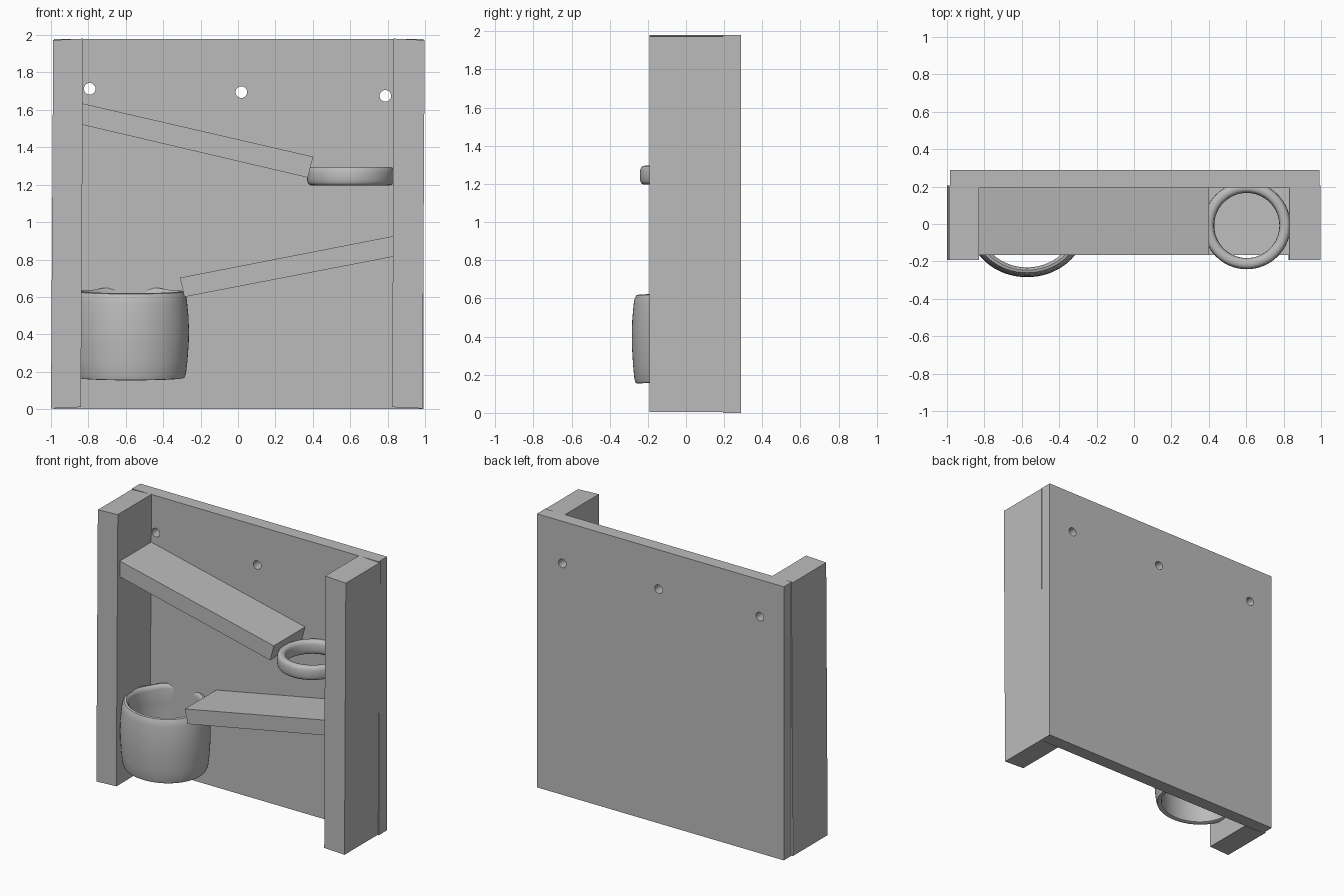
import bpy, bmesh, math

if "Cube" in bpy.data.objects:
    bpy.data.objects.remove(bpy.data.objects["Cube"])

grey = bpy.data.materials.new("plain_grey")
grey.diffuse_color = (0.5, 0.5, 0.5, 1)
grey.use_nodes = True
grey.node_tree.nodes["Principled BSDF"].inputs["Base Color"].default_value = grey.diffuse_color


def finish(name, bm):
    bmesh.ops.recalc_face_normals(bm, faces=bm.faces)
    mesh = bpy.data.meshes.new(name)
    bm.to_mesh(mesh)
    bm.free()
    mesh.materials.append(grey)
    obj = bpy.data.objects.new(name, mesh)
    bpy.context.collection.objects.link(obj)
    return obj


def board(name, outline, y0, y1):
    """Extrude an x-z outline from y0 to y1."""
    bm = bmesh.new()
    face = bm.faces.new([bm.verts.new((x, y0, z)) for x, z in outline])
    ext = bmesh.ops.extrude_face_region(bm, geom=[face])
    moved = [v for v in ext["geom"] if isinstance(v, bmesh.types.BMVert)]
    bmesh.ops.translate(bm, verts=moved, vec=(0, y1 - y0, 0))
    return finish(name, bm)


def lathe(name, profile, center, squash=1.0, wave=None, steps=64):
    """Spin a closed (radius, z) profile around a vertical axis."""
    bm = bmesh.new()
    rings = []
    for i in range(steps):
        a = 2 * math.pi * i / steps
        rings.append([bm.verts.new((center[0] + r * math.cos(a),
                                    center[1] + r * squash * math.sin(a),
                                    z + (wave(a, z) if wave else 0)))
                      for r, z in profile])
    n = len(profile)
    for i in range(steps):
        p, q = rings[i], rings[(i + 1) % steps]
        for j in range(n):
            k = (j + 1) % n
            bm.faces.new((p[j], q[j], q[k], p[k]))
    obj = finish(name, bm)
    bpy.ops.object.select_all(action='DESELECT')
    obj.select_set(True)
    bpy.context.view_layer.objects.active = obj
    bpy.ops.object.shade_smooth_by_angle(angle=math.radians(45))
    return obj


# Back panel with three drilled mounting holes
panel = board("back_panel", [(-0.985, 0), (0.992, 0), (0.992, 1.98), (-0.985, 1.98)], 0.193, 0.288)
for i, (x, z) in enumerate([(-0.793, 1.713), (0.018, 1.695), (0.788, 1.675)]):
    circle = [(x + 0.031 * math.cos(t * math.pi / 12), z + 0.031 * math.sin(t * math.pi / 12))
              for t in range(24)]
    cutter = board("hole_cutter_%d" % (i + 1), circle, 0.1, 0.4)
    cutter.hide_render = True
    cutter.hide_set(True)
    mod = panel.modifiers.new("hole", 'BOOLEAN')
    mod.operation = 'DIFFERENCE'
    mod.solver = 'EXACT'
    mod.object = cutter

# Slightly leaning side posts
board("left_post", [(-1.0, 0.004), (-0.84, 0.011), (-0.828, 1.981), (-0.988, 1.973)], -0.192, 0.205)
board("right_post", [(0.825, 0.011), (0.987, 0.004), (0.998, 1.973), (0.832, 1.981)], -0.192, 0.205)

# Sloping ramps, their far ends let into the posts
board("upper_ramp", [(-0.86, 1.527), (0.373, 1.238), (0.402, 1.35), (-0.86, 1.641)], -0.165, 0.205)
board("lower_ramp", [(-0.287, 0.6), (0.86, 0.821), (0.86, 0.931), (-0.31, 0.703)], -0.165, 0.205)

# Hoop under the upper ramp: rounded oblong section
hoop = []
for t in range(20):
    a = 2 * math.pi * t / 20
    c, s = math.cos(a), math.sin(a)
    hoop.append((0.204 + 0.03 * math.copysign(abs(c) ** 0.7, c),
                 1.246 + 0.05 * math.copysign(abs(s) ** 0.7, s)))
lathe("hoop", hoop, (0.603, -0.008))


# Bulging open tube with an uneven rim
def rim_wave(a, z):
    h = (z - 0.155) / 0.48
    back = max(0, math.sin(a))
    return 0.012 * math.sin(a) + max(0, h) * 0.007 * back * math.cos(6 * a)


cup = [(0.272, 0.166), (0.286, 0.168), (0.294, 0.19), (0.302, 0.26), (0.309, 0.36),
       (0.31, 0.42), (0.307, 0.5), (0.299, 0.58), (0.293, 0.61), (0.283, 0.628),
       (0.267, 0.632), (0.255, 0.622), (0.25, 0.6), (0.256, 0.5), (0.26, 0.4),
       (0.258, 0.3), (0.25, 0.2), (0.256, 0.174)]
lathe("cup", cup, (-0.572, -0.014), squash=0.872, wave=rim_wave)
